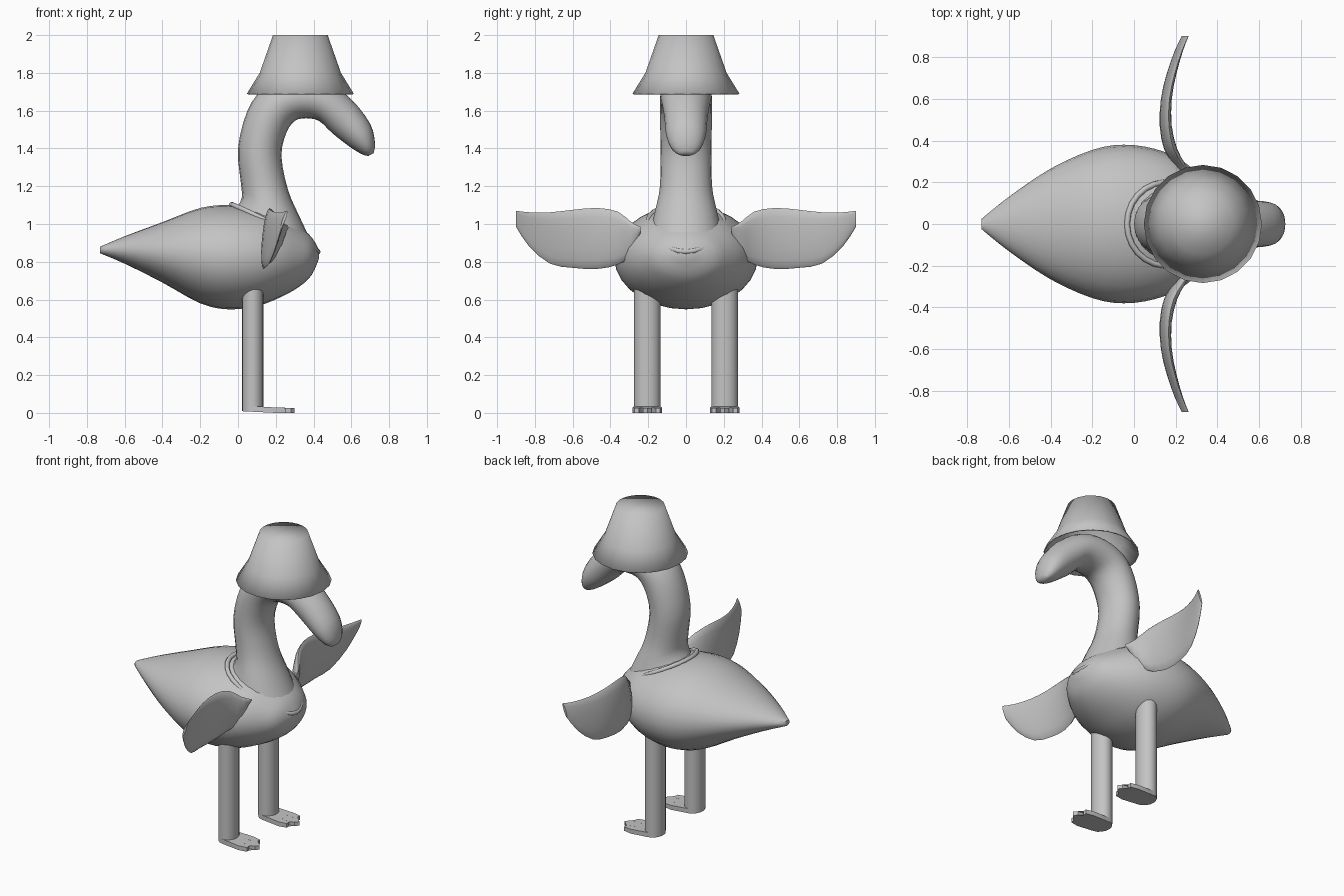
import bpy, bmesh, math
from mathutils import Vector

if "Cube" in bpy.data.objects:
    bpy.data.objects.remove(bpy.data.objects["Cube"])

grey = bpy.data.materials.new("plain grey")
grey.use_nodes = True
grey.diffuse_color = (0.55, 0.55, 0.55, 1)
grey.node_tree.nodes["Principled BSDF"].inputs["Base Color"].default_value = (0.55, 0.55, 0.55, 1)


def finish(name, bm, angle=40):
    bmesh.ops.recalc_face_normals(bm, faces=bm.faces)
    mesh = bpy.data.meshes.new(name)
    bm.to_mesh(mesh)
    bm.free()
    mesh.materials.append(grey)
    obj = bpy.data.objects.new(name, mesh)
    bpy.context.collection.objects.link(obj)
    bpy.ops.object.select_all(action="DESELECT")
    obj.select_set(True)
    bpy.context.view_layer.objects.active = obj
    bpy.ops.object.shade_smooth_by_angle(angle=math.radians(angle))
    return obj


def refine(rows, steps):
    """Smoothly interpolate between rows of section numbers."""
    out = []
    for i in range(len(rows) - 1):
        a, b, c, d = (rows[max(0, min(len(rows) - 1, i + k))] for k in (-1, 0, 1, 2))
        for s in range(steps):
            t = s / steps
            out.append([q + t * (r - p) / 2 + t * t * (p - 2.5 * q + 2 * r - e / 2)
                        + t ** 3 * (1.5 * (q - r) + (e - p) / 2)
                        for p, q, r, e in zip(a, b, c, d)])
    return out + [rows[-1]]


def loft(name, sections, sides=20, caps=(True, True), angle=40):
    """Each section is a centre and two half-axis vectors of an ellipse."""
    bm = bmesh.new()
    rings = []
    for centre, u, v in sections:
        turn = [math.tau * k / sides for k in range(sides)]
        rings.append([bm.verts.new(centre + u * math.cos(a) + v * math.sin(a)) for a in turn])
    for lo, hi in zip(rings, rings[1:]):
        for k in range(sides):
            n = (k + 1) % sides
            bm.faces.new((lo[k], lo[n], hi[n], hi[k]))
    for use, ring in zip(caps, (rings[0], rings[-1])):
        if use:
            bm.faces.new(ring)
    return finish(name, bm, angle)


# Egg-shaped body with a pointed tail: x, low z, high z, half width
body = [(-.73, .845, .88, .025), (-.6, .79, .935, .13), (-.4, .69, 1.01, .265),
        (-.2, .58, 1.085, .355), (-.05, .548, 1.1, .38), (.1, .565, 1.085, .36),
        (.22, .61, 1.05, .31), (.32, .665, .99, .23), (.39, .73, .93, .15), (.43, .82, .86, .03)]
loft("body", [(Vector((x, 0, (lo + hi) / 2)), Vector((0, w, 0)), Vector((0, 0, (hi - lo) / 2)))
              for x, lo, hi, w in refine(body, 3)], 28, angle=60)

# Neck, head and bill: outer x z, inner x z, half width
neck = [(-.01, 1.08, .42, .84, .19), (.02, 1.14, .33, 1.03, .16), (.015, 1.22, .265, 1.18, .138),
        (0, 1.4, .23, 1.36, .135), (.05, 1.6, .255, 1.48, .137), (.14, 1.72, .3, 1.545, .138),
        (.3, 1.78, .36, 1.56, .138), (.46, 1.76, .43, 1.545, .13), (.6, 1.66, .5, 1.48, .115),
        (.7, 1.53, .59, 1.41, .105), (.725, 1.43, .655, 1.37, .075), (.718, 1.375, .69, 1.36, .035)]
loft("neck_and_head", [(Vector(((a + c) / 2, 0, (b + d) / 2)), Vector((0, w, 0)),
                        Vector(((a - c) / 2, 0, (b - d) / 2)))
                       for a, b, c, d, w in refine(neck, 3)], angle=60)

# Collar cord: a tilted drop-shaped loop around the neck base
curve = bpy.data.curves.new("collar", "CURVE")
curve.dimensions = "3D"
curve.bevel_depth = .014
curve.bevel_resolution = 2
line = curve.splines.new("POLY")
count = 28
line.points.add(count - 1)
line.use_cyclic_u = True
for k, p in enumerate(line.points):
    a = math.tau * k / count
    s = math.cos(a)
    w = .2 * math.sin(a) * (1 - .12 * s)
    p.co = (.195 + .228 * s, w, .978 - .125 * s + .015 * (1 - s * s), 1)
curve.materials.append(grey)
bpy.context.collection.objects.link(bpy.data.objects.new("collar", curve))

# Lampshade hat, open below: radius, z
shade = [(.283, 1.69), (.215, 1.8), (.145, 2)]
hat = loft("lampshade_hat", [(Vector((.33, 0, z)), Vector((r, 0, 0)), Vector((0, r, 0)))
                             for r, z in shade], 20, (False, True), 80)
solid = hat.modifiers.new("thickness", "SOLIDIFY")
solid.thickness = .008
solid.offset = -1

# Curved wings: y, x, low z, high z, half thickness
wing = [(.24, .25, .95, .985, .01), (.29, .215, .835, 1.01, .025), (.36, .175, .785, 1.065, .028),
        (.47, .152, .762, 1.085, .025), (.6, .155, .768, 1.075, .022), (.72, .18, .79, 1.062, .018),
        (.83, .215, .88, 1.062, .013), (.9, .245, .985, 1.07, .008)]
for side, label in ((1, "left"), (-1, "right")):
    loft(label + "_wing",
         [(Vector((x, side * y, (lo + hi) / 2)), Vector((t, 0, 0)),
           Vector((.015, 0, (hi - lo) / 2))) for y, x, lo, hi, t in refine(wing, 2)], 16, angle=60)

    # Straight leg
    loft(label + "_leg", [(Vector((.078, side * .205, z)), Vector((.058, 0, 0)), Vector((0, .07, 0)))
                          for z in (.018, .72)], 16)

    # Flat foot: rounded heel and three toes
    bm = bmesh.new()
    heel = [(.08 - .06 * math.sin(a), .07 * math.cos(a))
            for a in (math.pi * k / 8 for k in range(9))]
    toes = [(.2, -.078), (.255, -.068), (.255, -.045), (.19, -.026), (.28, -.022), (.3, 0),
            (.28, .022), (.19, .026), (.255, .045), (.255, .068), (.2, .078)]
    outline = [Vector((x, .205 * side + y, .012 - .01 * min(1, x / .2))) for x, y in heel + toes]
    low = [bm.verts.new(p) for p in outline]
    high = [bm.verts.new(p + Vector((0, 0, .028 - .03 * max(0, p.x - .15)))) for p in outline]
    bm.faces.new(low)
    bm.faces.new(high)
    for k in range(len(low)):
        n = (k + 1) % len(low)
        bm.faces.new((low[k], low[n], high[n], high[k]))
    for v in low:
        v.co.z = max(0, v.co.z - .002)
    bmesh.ops.triangulate(bm, faces=[f for f in bm.faces if len(f.verts) > 4])
    finish(label + "_foot", bm)
